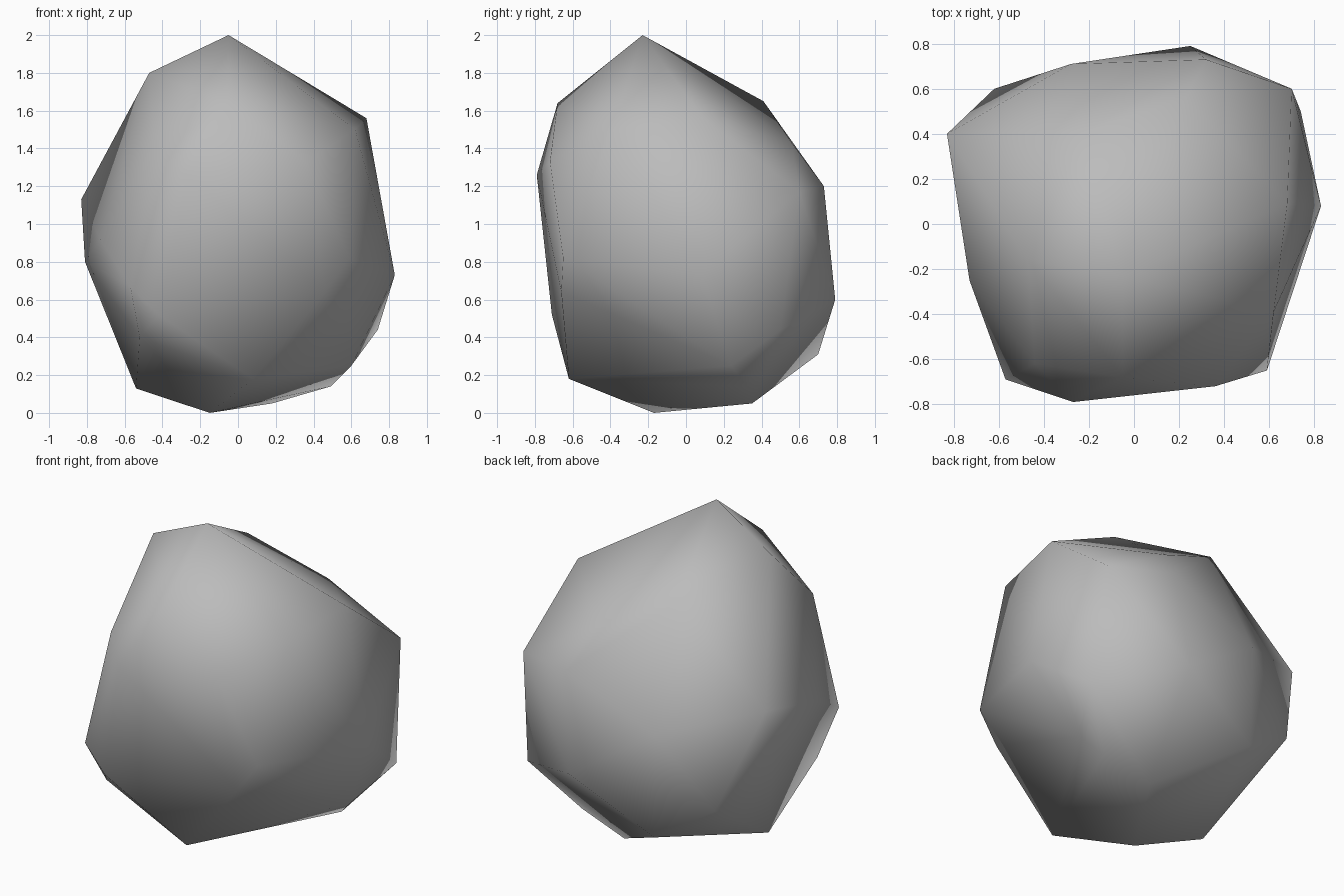
import bpy
import bmesh

# Remove only the default object
default_object = bpy.data.objects.get("Cube")
if default_object:
    bpy.data.objects.remove(default_object, do_unlink=True)


def make_material(name, color):
    """One flat colour for viewport and render."""
    material = bpy.data.materials.new(name)
    material.use_nodes = True
    material.diffuse_color = color
    shader = material.node_tree.nodes["Principled BSDF"]
    shader.inputs["Base Color"].default_value = color
    shader.inputs["Roughness"].default_value = 0.9
    return material


def hull_object(name, corner_groups, material):
    """Wrap a smooth shaded convex skin around groups of corners."""
    mesh = bpy.data.meshes.new(name)
    skin = bmesh.new()
    for group in corner_groups:
        for corner in group:
            skin.verts.new(corner)
    hull = bmesh.ops.convex_hull(skin, input=skin.verts[:])
    buried = set(hull["geom_interior"]) | set(hull["geom_unused"])
    loose = [v for v in buried if isinstance(v, bmesh.types.BMVert)]
    bmesh.ops.delete(skin, geom=loose, context="VERTS")
    bmesh.ops.recalc_face_normals(skin, faces=skin.faces[:])
    for face in skin.faces:
        face.smooth = True
    skin.to_mesh(mesh)
    skin.free()
    mesh.materials.append(material)
    boulder = bpy.data.objects.new(name, mesh)
    bpy.context.scene.collection.objects.link(boulder)
    return boulder


# Corners of the stone, from the peak down to the base
peak = [(-.05, -.23, 2), (-.47, -.16, 1.8)]
shoulder = [(-.05, -.68, 1.64), (-.22, .41, 1.65), (.68, .09, 1.56),
            (.62, -.39, 1.5), (.23, .56, 1.43), (-.44, -.62, 1.37)]
belly = [(.36, -.72, 1.33), (-.27, -.79, 1.26), (.32, .73, 1.2),
         (-.83, .4, 1.13), (.7, .6, 1.17), (-.28, .71, .95),
         (-.73, -.25, .92)]
waist = [(.59, -.65, .82), (-.81, .3, .8), (.83, .08, .73),
         (.46, -.66, .64), (-.57, -.69, .67), (.25, .79, .6)]
foot = [(-.62, .6, .53), (-.42, -.71, .52), (.74, .5, .44),
        (-.52, -.55, .4), (-.27, .7, .31), (.6, .24, .25)]
base = [(.08, -.62, .18), (.49, .32, .14), (-.54, -.04, .13),
        (.18, .35, .05), (-.15, -.17, 0)]

# The single grey stone
stone_grey = make_material("stone grey", (.5, .5, .5, 1))
hull_object("boulder", [peak, shoulder, belly, waist, foot, base], stone_grey)
